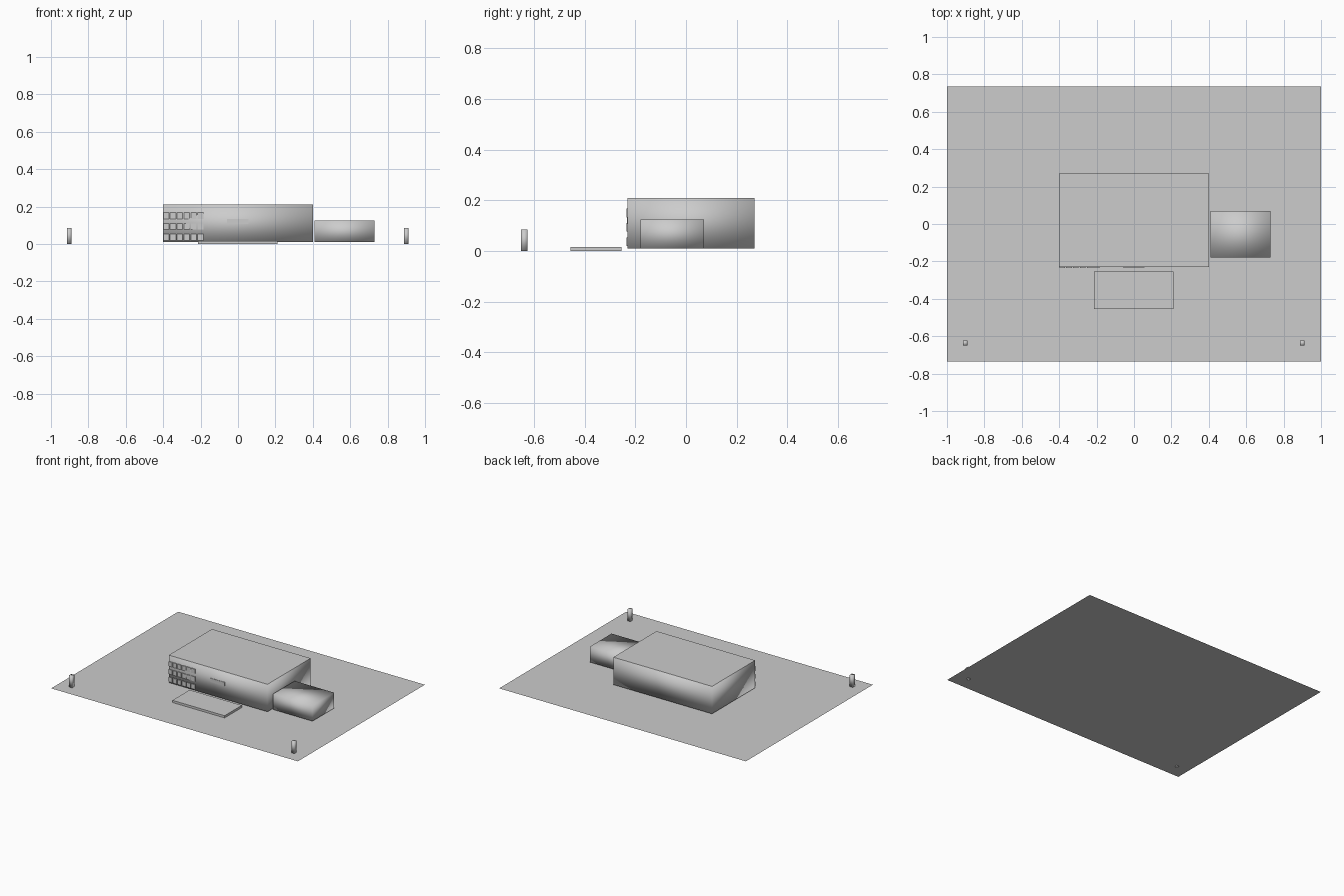
import bpy

if "Cube" in bpy.data.objects:
    bpy.data.objects.remove(bpy.data.objects["Cube"])

grey = bpy.data.materials.new("plain grey")
grey.diffuse_color = (0.604, 0.604, 0.604, 1)
grey.use_nodes = True
grey.node_tree.nodes["Principled BSDF"].inputs["Base Color"].default_value = grey.diffuse_color


def add_mesh(name, verts, faces, smooth=False):
    me = bpy.data.meshes.new(name)
    me.from_pydata(verts, [], faces)
    me.materials.append(grey)
    for p in me.polygons:
        p.use_smooth = smooth
    ob = bpy.data.objects.new(name, me)
    bpy.context.collection.objects.link(ob)
    return ob


def box(name, x, y, z, smooth=False):
    """Box from (min, max) ranges on each axis."""
    verts = [(a, b, c) for c in z for b in y for a in x]
    faces = [(0, 2, 3, 1), (4, 5, 7, 6), (0, 1, 5, 4),
             (2, 6, 7, 3), (0, 4, 6, 2), (1, 3, 7, 5)]
    return add_mesh(name, verts, faces, smooth)


def sheet(name, x, y, z):
    """Single horizontal face."""
    verts = [(x[0], y[0], z), (x[1], y[0], z), (x[1], y[1], z), (x[0], y[1], z)]
    return add_mesh(name, verts, [(0, 1, 2, 3)])


# Site
sheet("ground_plot", (-1, 1), (-0.735, 0.735), 0)

# Main building: softly shaded walls with a flat roof sheet and floor sheet
bx, by = (-0.4, 0.4), (-0.23, 0.27)
box("main_building", bx, by, (0.01, 0.21), smooth=True)
sheet("flat_roof", bx, by, 0.211)
sheet("floor_sheet", bx, by, 0.002)

# Side annex and front step
box("side_annex", (0.41, 0.73), (-0.18, 0.07), (0.01, 0.124), smooth=True)
box("front_step", (-0.213, 0.21), (-0.455, -0.255), (0, 0.016))

# Gate posts
for side, cx in (("left", -0.903), ("right", 0.9)):
    box(f"{side}_post", (cx - 0.0125, cx + 0.0125), (-0.65, -0.624), (0, 0.085),
        smooth=True)

# Three rows of six window plates on the left of the front
for row in range(3):
    for col in range(6):
        cx, cz = -0.384 + 0.0367 * col, 0.15 - 0.057 * row
        box(f"window_{row}_{col}", (cx - 0.015, cx + 0.015),
            (-0.235, -0.2295), (cz - 0.017, cz + 0.017))

# Front panel
box("front_panel", (-0.06, 0.055), (-0.233, -0.2295), (0.107, 0.134))
